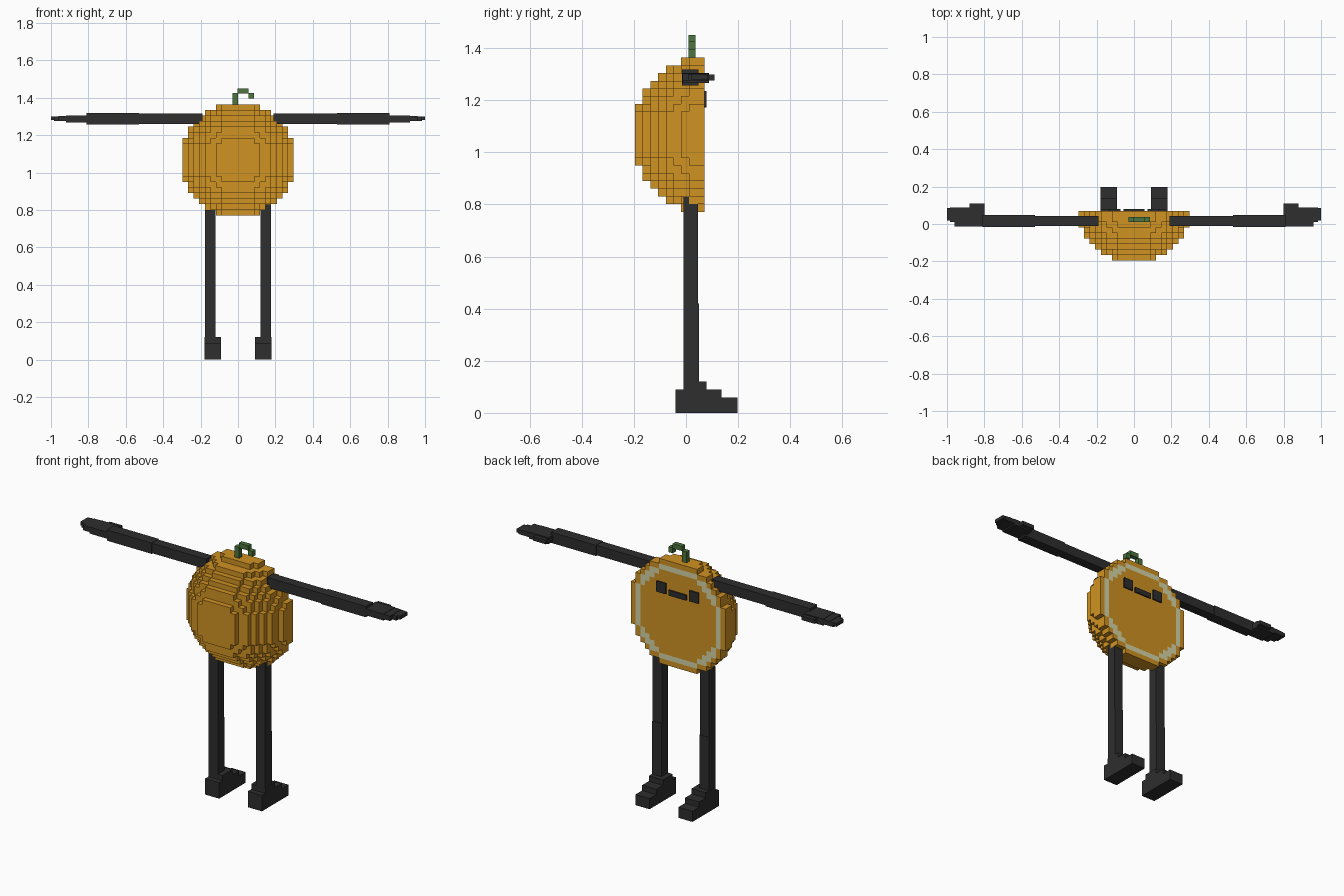
import bpy
import bmesh
from mathutils import Vector

cube = bpy.data.objects.get("Cube")
if cube:
    bpy.data.objects.remove(cube, do_unlink=True)


def linear(c):
    c /= 255
    return c / 12.92 if c <= 0.04045 else ((c + 0.055) / 1.055) ** 2.4


def material(name, *rgb):
    color = [linear(c) for c in rgb] + [1]
    mat = bpy.data.materials.new(name)
    mat.use_nodes = True
    mat.diffuse_color = color
    mat.node_tree.nodes["Principled BSDF"].inputs["Base Color"].default_value = color
    return mat


ORANGE = material("orange peel", 208, 146, 34)
CREAM = material("cream pith", 212, 212, 168)
BLACK = material("charcoal", 46, 46, 46)
GREEN = material("stem green", 76, 117, 62)


def finish(name, bm, *mats):
    mesh = bpy.data.meshes.new(name)
    bm.to_mesh(mesh)
    bm.free()
    for mat in mats:
        mesh.materials.append(mat)
    obj = bpy.data.objects.new(name, mesh)
    bpy.context.collection.objects.link(obj)
    return obj


def boxes(name, mat, parts, side=1):
    """One object from boxes given as x, y and z ranges; side -1 mirrors in x."""
    bm = bmesh.new()
    for ranges in parts:
        verts = bmesh.ops.create_cube(bm, size=1)["verts"]
        for v in verts:
            v.co = [lo + (hi - lo) * (c + 0.5) for c, (lo, hi) in zip(v.co, ranges)]
            v.co.x *= side
    if side < 0:
        bmesh.ops.reverse_faces(bm, faces=bm.faces)
    return finish(name, bm, mat)


# Body: a sliced ball of stepped cells, keeping only the outer faces
CELL = 0.0296
CENTRE = Vector((0, 0.1, 1.0675))
SLICE = -2  # cell layer of the cut face
span = range(-11, 11)
cells = {(x, y, z) for x in span for y in range(-11, SLICE + 1) for z in span
         if (x + .5) ** 2 + (y + .5) ** 2 + (z + .5) ** 2 < 110}

bm = bmesh.new()
for cell in cells:
    for axis in range(3):
        for sign in (-1, 1):
            near = list(cell)
            near[axis] += sign
            if tuple(near) in cells:
                continue
            u, v = (axis + 1) % 3, (axis + 2) % 3
            corners = []
            for du, dv in ((0, 0), (1, 0), (1, 1), (0, 1)):
                p = Vector(cell)
                p[axis] += sign > 0
                p[u] += du
                p[v] += dv
                corners.append(bm.verts.new(CENTRE + p * CELL))
            face = bm.faces.new(corners[::sign])
            # pale ring on the cut face
            r2 = (cell[0] + .5) ** 2 + (cell[2] + .5) ** 2
            if axis == 1 and sign > 0 and cell[1] == SLICE and 69 < r2 < 87:
                face.material_index = 1
bmesh.ops.remove_doubles(bm, verts=bm.verts, dist=0.001)
finish("body", bm, ORANGE, CREAM)

# Hooked stem
stem_y = (0.01, 0.037)
boxes("stem", GREEN, [
    ((-0.03, 0), stem_y, (1.36, 1.425)),
    ((-0.002, 0.057), stem_y, (1.423, 1.45)),
    ((0.057, 0.085), stem_y, (1.395, 1.425)),
])

# Mouth on the cut face
boxes("mouth", BLACK, [((-0.055, 0.055), (0.07, 0.079), (1.173, 1.203))])

# Paired parts
for label, side in (("left", 1), ("right", -1)):
    boxes(label + "_eye", BLACK, [((0.073, 0.132), (0.07, 0.079), (1.175, 1.235))], side)

    boxes(label + "_arm", BLACK, [
        ((0.19, 0.53), (-0.012, 0.043), (1.26, 1.316)),
        ((0.53, 0.81), (-0.015, 0.048), (1.257, 1.318)),
    ], side)
    boxes(label + "_hand", BLACK, [
        ((0.80, 0.92), (-0.013, 0.088), (1.267, 1.304)),
        ((0.92, 0.96), (-0.013, 0.088), (1.275, 1.302)),
        ((0.96, 0.985), (0.01, 0.088), (1.275, 1.3)),
        ((0.985, 1.0), (0.02, 0.085), (1.28, 1.3)),
        ((0.80, 0.88), (0.08, 0.11), (1.275, 1.298)),
    ], side)

    hip = 0.83 if side > 0 else 0.8
    boxes(label + "_leg", BLACK, [
        ((0.119, 0.177), (-0.01, 0.046), (0.42, hip)),
        ((0.119, 0.177), (-0.01, 0.049), (0.1, 0.42)),
    ], side)
    boxes(label + "_foot", BLACK, [
        ((0.09, 0.178), (-0.04, 0.197), (0, 0.06)),
        ((0.09, 0.178), (-0.04, 0.137), (0.06, 0.09)),
        ((0.09, 0.178), (-0.01, 0.078), (0.09, 0.12)),
    ], side)
